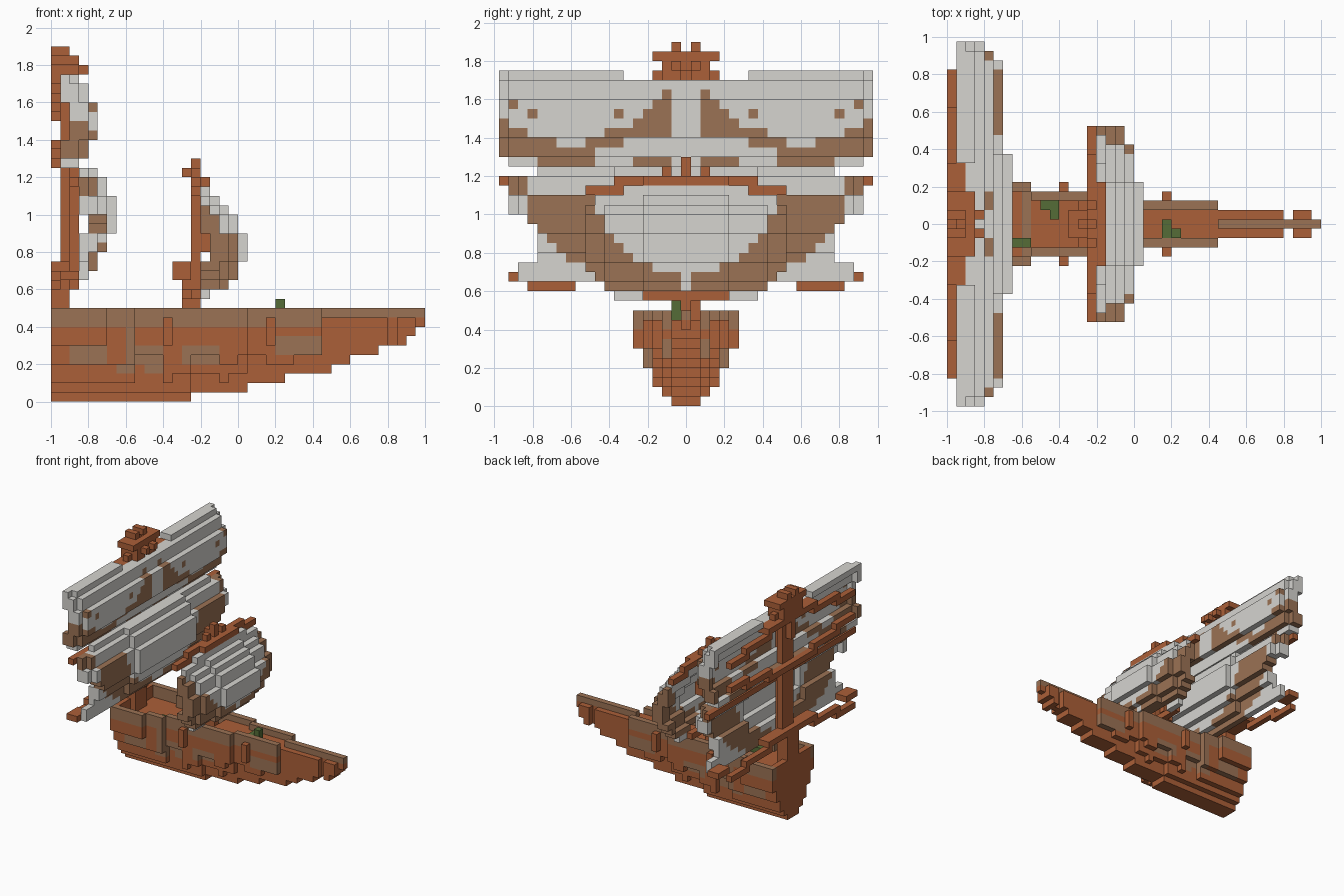
import bpy
import bmesh
from mathutils import Vector

if "Cube" in bpy.data.objects:
    bpy.data.objects.remove(bpy.data.objects["Cube"])

S = 0.05  # block size


def material(name, rgb):
    m = bpy.data.materials.new(name)
    m.use_nodes = True
    m.diffuse_color = (*rgb, 1)
    m.node_tree.nodes["Principled BSDF"].inputs["Base Color"].default_value = (*rgb, 1)
    return m


RUST, BROWN, GREY, GREEN = range(4)
MATS = [material("rust_wood", (0.41, 0.115, 0.04)),
        material("brown_wood", (0.33, 0.17, 0.09)),
        material("grey_canvas", (0.67, 0.66, 0.63)),
        material("green_moss", (0.09, 0.15, 0.038))]
AXES = [Vector(a) for a in ((1, 0, 0), (0, 1, 0), (0, 0, 1))]


def build(name, cells):
    """Make one mesh from the exposed faces of a {(i, j, k): colour} block set."""
    bm = bmesh.new()
    verts = {}

    def vert(p):
        key = tuple(round(c * 2) for c in p)
        if key not in verts:
            verts[key] = bm.verts.new(((p.x + 0.5) * S - 1, p.y * S, (p.z + 0.5) * S))
        return verts[key]

    for cell, colour in cells.items():
        c = Vector(cell)
        for a in range(3):
            u, v = AXES[(a + 1) % 3] / 2, AXES[(a + 2) % 3] / 2
            for s in (1, -1):
                n = AXES[a] * s
                if tuple(int(x) for x in c + n) in cells:
                    continue
                m = c + n / 2
                ring = [m + u + v, m - u + v, m - u - v, m + u - v][::s]
                bm.faces.new([vert(p) for p in ring]).material_index = colour
    mesh = bpy.data.meshes.new(name)
    bm.to_mesh(mesh)
    bm.free()
    for m in MATS:
        mesh.materials.append(m)
    bpy.context.collection.objects.link(bpy.data.objects.new(name, mesh))


def box(cells, xs, ys, zs, colour=RUST):
    """Fill inclusive block ranges; y is mirrored to both sides."""
    for i in range(xs[0], xs[1] + 1):
        for j in range(ys[0], ys[1] + 1):
            for k in range(zs[0], zs[1] + 1):
                cells[i, j, k] = cells[i, -j, k] = colour


# Hull: stepped layers that lengthen and widen upwards
LENGTH = [15, 21, 25, 30, 32, 35, 38, 39, 40, 40]
WIDTH = [1, 2, 3, 3, 4, 4, 5, 5, 5, 5]


def plan(i):
    for end, half in ((6, 5), (9, 4), (21, 3), (29, 2), (36, 1)):
        if i < end:
            return half
    return 1 if i in (37, 38) else 0


def hull_colour(i, j, k, half):
    if k >= 8 and (abs(j) == half or i >= 29):
        return BROWN if k == 9 or i < 29 else RUST
    window = k in (4, 5) and i < 18 and i % 6 > 1
    window = window or (k in (5, 6) and 23 <= i <= 28)
    window = window or (k == 3 and i in (7, 8, 10, 11))
    window = window or (k in (6, 7) and i == 8)
    return BROWN if window else RUST


hull = {}
for k in range(10):
    for i in range(LENGTH[k]):
        half = min(plan(i), WIDTH[k], (LENGTH[k] - i + 5) // 6)
        if k == 9 and i >= 29:
            half = 0
        if k in (2, 3, 4) and 9 <= i < 29 and i // 3 % 2:  # recessed lower bays
            half = max(half - 1, 1)
        deck = 7 if i < 16 else 8
        for j in range(-half, half + 1):
            if k <= deck or abs(j) == half or i == 0 or i >= 29:
                hull[i, j, k] = hull_colour(i, j, k, half)
# Side ribs
for i in (12, 23):
    y = plan(i) + 1
    box(hull, (i, i), (y, y), (6, 8))
    box(hull, (i, i), (y - 1, y - 1), (4, 6))
build("hull", hull)

# Moss on the decks
moss = {(i, j, k): GREEN for i, j, k in (
    (10, 2, 8), (11, 2, 8), (11, 1, 8), (7, -2, 8), (8, -2, 8),
    (23, 0, 9), (23, -1, 9), (24, -1, 9), (24, -1, 10))}
build("deck_moss", moss)


# Sails: billowing shells two blocks thick, never reaching behind the back limit
def sail(name, base, back, fronts, widths, bends, colour, gap=None):
    cells = {}
    for n, (front, width) in enumerate(zip(fronts, widths)):
        k = base + n
        for j in range(-width, width + 1):
            if gap and k == gap[0] and abs(j) < gap[1]:
                continue
            f = max(front - sum(abs(j) > b for b in bends), back)
            c = colour(abs(j) * S, (k + 0.5) * S)
            cells[f, j, k] = cells[max(f - 1, back), j, k] = c
    build(name, cells)


def ellipse(y, z, a, b, top):
    return (y / a) ** 2 + ((z - top) / b) ** 2 < 1


def upper_colour(y, z):
    for sy, sz in ((0.8, 1.525), (0.35, 1.525), (0.9, 1.575)):
        if abs(y - sy) < 0.03 and abs(z - sz) < 0.02:
            return BROWN
    if z < 1.3:
        return BROWN if 0.08 < y < 0.27 or 0.45 < y < 0.78 else GREY
    sway = (y - 0.55) ** 2
    high = 1.4 + 1.2 * sway if y < 0.55 else 1.36 + 0.8 * sway
    low = 1.38 if y < 0.35 else 1.34 if y < 0.5 else 1.3
    return BROWN if y > 0.06 and low < z < high else GREY


def lower_colour(y, z):
    ring = ellipse(y, z, 0.83, 0.5, 1.1) and not ellipse(y, z, 0.48, 0.4, 1.12)
    spot = abs(y - 0.88) < 0.04 and 1.1 < z < 1.2
    return BROWN if ring and z < 1.11 or spot else GREY


def fore_colour(y, z):
    if y < 0.03 or z < 0.6 and y > 0.2:
        return GREY
    return GREY if ellipse(y, z, 0.47, 0.4, 1.1) else BROWN


sail("upper_main_sail", 25, 1, [2, 3, 3, 4, 4, 4, 4, 3, 3, 2],
     [18] + [19] * 9, [18], upper_colour, (34, 7))
sail("lower_main_sail", 13, 3, [3, 4, 4, 5, 5, 6, 6, 6, 6, 5, 5, 4],
     [17, 17, 15, 15, 15, 15, 16, 18, 18, 18, 18, 15], [7, 17], lower_colour)
sail("fore_sail", 11, 16, [17, 18, 19, 19, 20, 20, 20, 19, 19, 18, 17, 16],
     [7, 8, 9, 10, 10, 10, 10, 10, 10, 10, 9, 6], [4, 8], fore_colour, (11, 5))

# Main mast
main_mast = {}
box(main_mast, (1, 1), (0, 1), (8, 34))
box(main_mast, (2, 2), (0, 0), (12, 32))
box(main_mast, (0, 1), (0, 1), (8, 14))
box(main_mast, (0, 0), (0, 0), (30, 34))
build("main_mast", main_mast)

# Lookout platform at the mast head
lookout = {}
box(lookout, (0, 1), (2, 2), (33, 33))
box(lookout, (0, 2), (1, 2), (34, 34))
box(lookout, (1, 1), (3, 3), (34, 34))
box(lookout, (0, 2), (0, 2), (35, 35))
box(lookout, (3, 3), (1, 1), (35, 35))
for x in (0, 2):
    box(lookout, (x, x), (0, 3), (36, 36))
box(lookout, (1, 1), (2, 3), (36, 36))
box(lookout, (0, 1), (1, 1), (37, 37))
build("lookout", lookout)


# Main yards, drooping or rising towards their ends
def yard(name, row, step):
    cells = {}
    box(cells, (0, 1), (0, 6), (row, row))
    box(cells, (0, 0), (6, 12), (row + step, row + step))
    box(cells, (0, 0), (12, 16), (row + 2 * step, row + 2 * step))
    return cells


lower_yard = yard("lower_yard", 14, -1)
box(lower_yard, (1, 2), (16, 18), (13, 13))
build("lower_yard", lower_yard)
build("middle_yard", yard("middle_yard", 25, 1))
build("upper_yard", yard("upper_yard", 33, -1))
head_yard = {}
box(head_yard, (2, 2), (0, 19), (23, 23))
build("lower_sail_head_yard", head_yard)

# Fore mast with its yard, boom and bracket
fore_mast = {}
box(fore_mast, (15, 15), (0, 0), (8, 25))
box(fore_mast, (14, 14), (0, 0), (8, 14))
box(fore_mast, (13, 14), (0, 1), (13, 14))
box(fore_mast, (15, 17), (0, 0), (16, 17))
box(fore_mast, (14, 14), (0, 0), (24, 24))
build("fore_mast", fore_mast)
fore_yard = {}
box(fore_yard, (15, 15), (0, 7), (23, 23))
box(fore_yard, (15, 15), (7, 10), (22, 22))
box(fore_yard, (16, 16), (0, 4), (23, 23))
box(fore_yard, (15, 15), (2, 2), (24, 24))
build("fore_yard", fore_yard)
fore_boom = {}
box(fore_boom, (14, 14), (0, 2), (11, 11))
box(fore_boom, (15, 15), (0, 5), (11, 11))
build("fore_boom", fore_boom)
